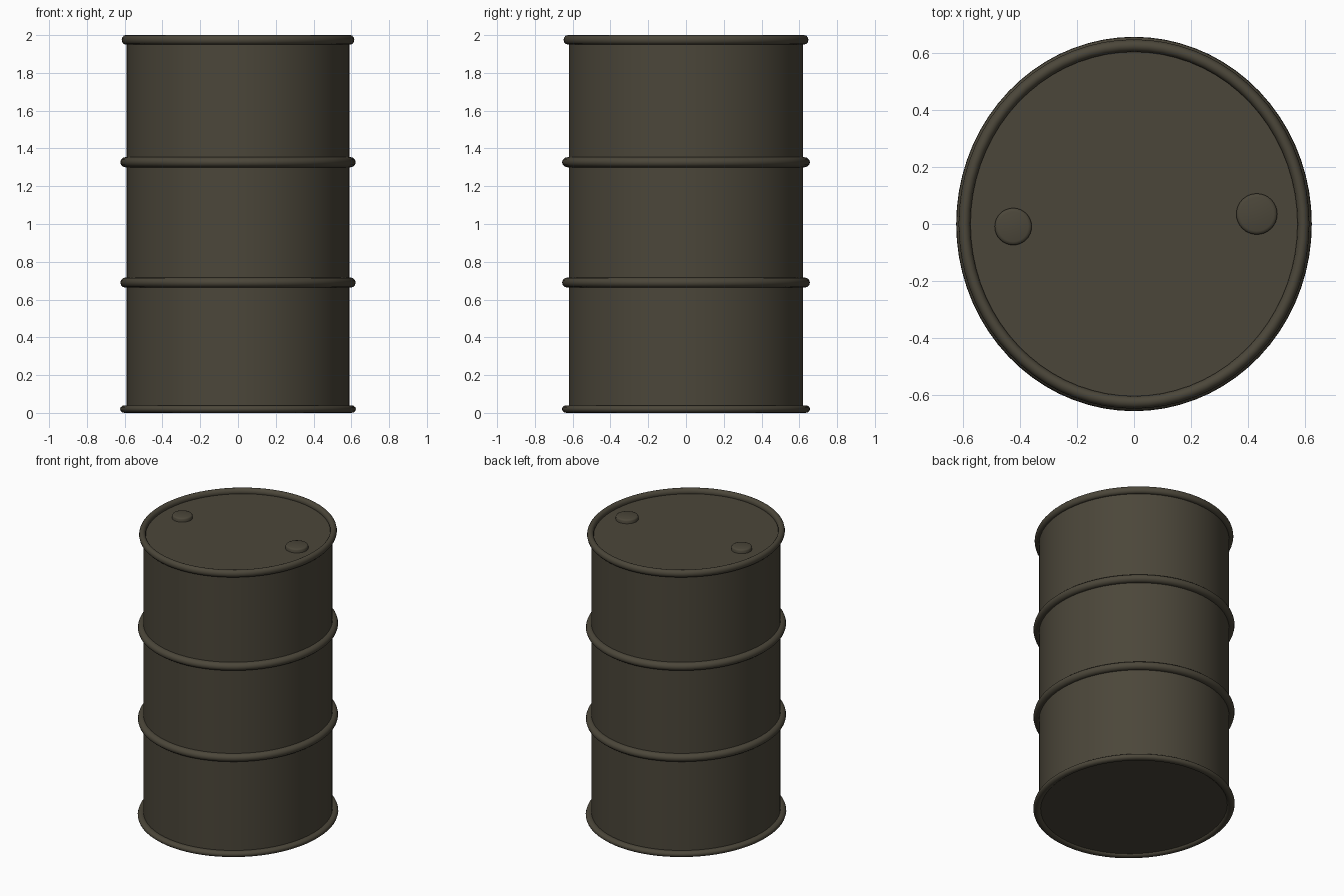
import bpy, bmesh, math

if "Cube" in bpy.data.objects:
    bpy.data.objects.remove(bpy.data.objects["Cube"])

SEG = 72
SQUASH = 0.95  # the drum is slightly narrower in x than in y

paint = bpy.data.materials.new("dark olive paint")
paint.diffuse_color = (0.071, 0.062, 0.042, 1)
paint.use_nodes = True
paint.node_tree.nodes["Principled BSDF"].inputs["Base Color"].default_value = paint.diffuse_color


def lathe(name, profile, closed=False, sx=1.0, loc=(0, 0, 0), seg=SEG):
    """Revolve (radius, z) points about z; open profiles start and end on the axis."""
    bm = bmesh.new()
    rows = []
    for r, z in profile:
        if r == 0:
            rows.append([bm.verts.new((0, 0, z))] * seg)
        else:
            rows.append([bm.verts.new((r * sx * math.cos(2 * math.pi * i / seg),
                                       r * math.sin(2 * math.pi * i / seg), z))
                         for i in range(seg)])
    pairs = list(zip(rows, rows[1:]))
    if closed:
        pairs.append((rows[-1], rows[0]))
    for a, b in pairs:
        for i in range(seg):
            j = (i + 1) % seg
            corners = list(dict.fromkeys([a[i], a[j], b[j], b[i]]))
            bm.faces.new(corners)
    bmesh.ops.recalc_face_normals(bm, faces=bm.faces)
    mesh = bpy.data.meshes.new(name)
    bm.to_mesh(mesh)
    bm.free()
    mesh.materials.append(paint)
    ob = bpy.data.objects.new(name, mesh)
    ob.location = loc
    bpy.context.collection.objects.link(ob)
    bpy.ops.object.select_all(action='DESELECT')
    ob.select_set(True)
    bpy.context.view_layer.objects.active = ob
    bpy.ops.object.shade_smooth_by_angle(angle=math.radians(40))
    return ob


def bead(r, z, hr, hz, n=12):
    """Rounded cross-section for rims and hoops."""
    return [(r + hr * math.cos(2 * math.pi * k / n), z + hz * math.sin(2 * math.pi * k / n))
            for k in range(n)]


# Drum shell with recessed lid and base
lathe("drum_body", [(0, 0.015), (0.62, 0.015), (0.62, 1.967), (0, 1.967)], sx=SQUASH)

# Rolled rims at top and bottom
lathe("top_rim", bead(0.626, 1.975, 0.022, 0.025), True, SQUASH)
lathe("bottom_rim", bead(0.632, 0.02, 0.025, 0.02), True, SQUASH)

# Two rolling hoops around the side
for name, z in (("lower_hoop", 0.69), ("upper_hoop", 1.327)):
    lathe(name, bead(0.626, z, 0.03, 0.027), True, SQUASH)

# Bung caps on the lid
for name, x, y, r in (("small_bung", -0.424, -0.009, 0.065),
                      ("large_bung", 0.431, 0.035, 0.072)):
    lathe(name, [(0, 1.96), (r, 1.96), (r, 1.985), (r - 0.004, 1.991), (r - 0.012, 1.994),
                 (0, 1.994)], loc=(x, y, 0), seg=32)
